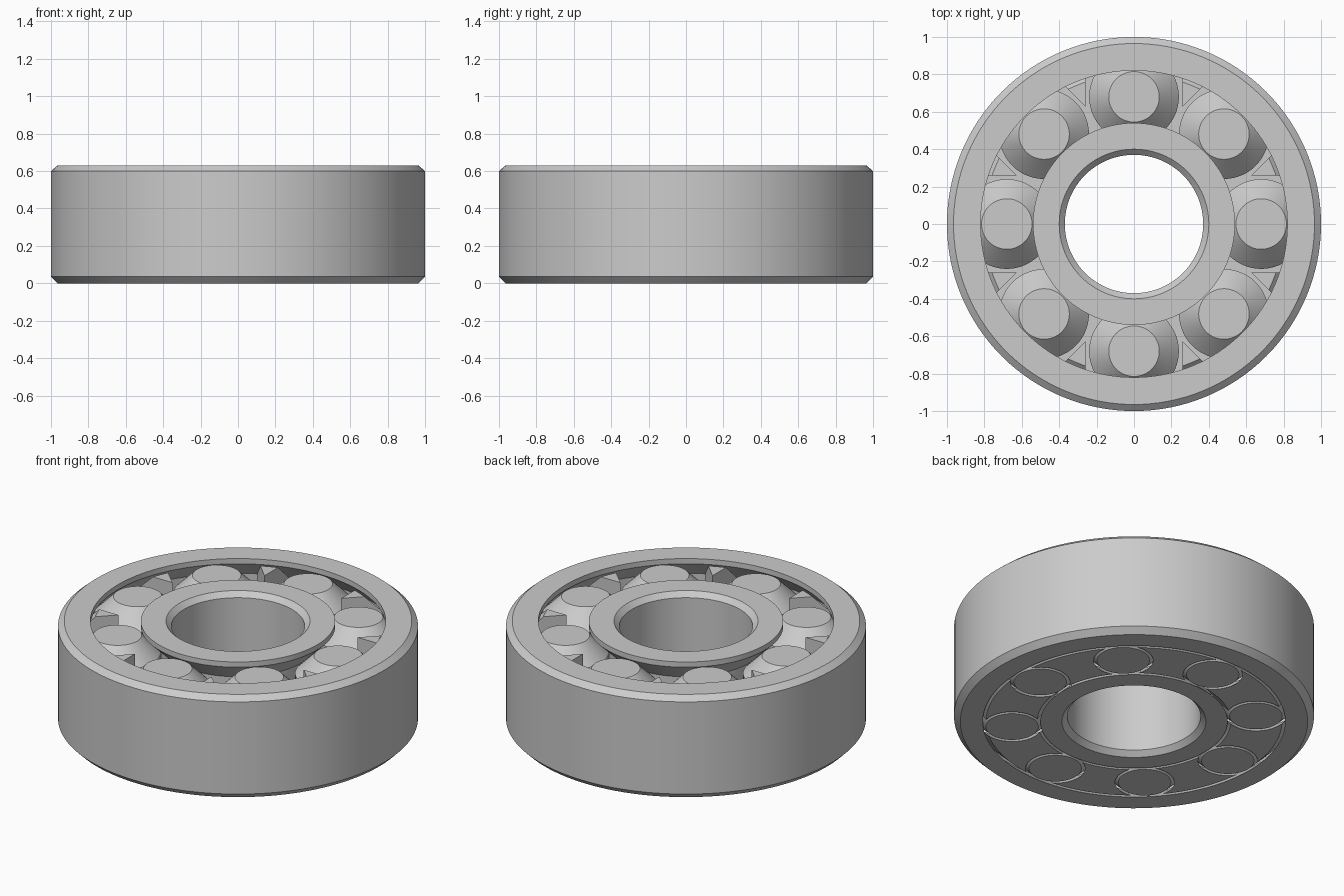
import bpy, bmesh, math
from mathutils import Matrix, Vector

if "Cube" in bpy.data.objects:
    bpy.data.objects.remove(bpy.data.objects["Cube"])

HEIGHT, PITCH, COUNT = 0.63, 0.68, 8
RIM = 0.598                       # top of rollers and cage, below the ring faces
PLATE = 0.07                      # thickness of the cage base
STEP = 2 * math.pi / COUNT

steel = bpy.data.materials.new("light_grey")
steel.use_nodes = True
GREY = (0.6, 0.6, 0.6, 1)
steel.diffuse_color = GREY
steel.node_tree.nodes["Principled BSDF"].inputs["Base Color"].default_value = GREY


def add_object(name, bm):
    bmesh.ops.recalc_face_normals(bm, faces=bm.faces)
    mesh = bpy.data.meshes.new(name)
    bm.to_mesh(mesh)
    bm.free()
    mesh.materials.append(steel)
    obj = bpy.data.objects.new(name, mesh)
    bpy.context.collection.objects.link(obj)
    return obj


def spin(profile, segments, closed=True):
    """Spin a radius/height profile around z into a solid."""
    bm = bmesh.new()
    verts = [bm.verts.new((r, 0, z)) for r, z in profile]
    pairs = list(zip(verts, verts[1:]))
    if closed:
        pairs.append((verts[-1], verts[0]))
    edges = [bm.edges.new(p) for p in pairs]
    bmesh.ops.spin(bm, geom=verts + edges, cent=(0, 0, 0), axis=(0, 0, 1),
                   angle=2 * math.pi, steps=segments)
    bmesh.ops.remove_doubles(bm, verts=bm.verts, dist=1e-5)
    bmesh.ops.recalc_face_normals(bm, faces=bm.faces)
    return bm


def smooth(obj):
    bpy.ops.object.select_all(action='DESELECT')
    obj.select_set(True)
    bpy.context.view_layer.objects.active = obj
    bpy.ops.object.shade_smooth_by_angle(angle=math.radians(20))


def slice_off(bm, point, normal):
    """Remove everything on the normal's side of a plane and cap the cut."""
    geom = bm.verts[:] + bm.edges[:] + bm.faces[:]
    cut = bmesh.ops.bisect_plane(bm, geom=geom, dist=1e-6, plane_co=point,
                                 plane_no=normal, clear_outer=True)["geom_cut"]
    rim = [e for e in cut if isinstance(e, bmesh.types.BMEdge)]
    bmesh.ops.contextual_create(bm, geom=rim)


def race(side, gap):
    """Sloped race from bottom to top; side is +1 outward, -1 inward."""
    points = [(0.16, 0), (0.25, 0.09), (0.25, RIM - 0.11), (0.14, RIM)]
    return [(PITCH + side * (d - gap), z) for d, z in points]


# Outer and inner rings with chamfered edges and an undercut race
outer = [(0.82, HEIGHT), (0.965, HEIGHT), (1, 0.6), (1, 0.035), (0.965, 0)]
smooth(add_object("outer_ring", spin(race(1, 0) + outer, 128)))
bore = [(0.54, HEIGHT), (0.4, HEIGHT), (0.37, 0.6), (0.37, 0.03), (0.4, 0)]
smooth(add_object("inner_ring", spin(race(-1, 0) + bore, 96)))

# Cage base: a flared plate with a conical seat under each roller
GAP = 0.018
low, high = 0.16 - GAP, 0.16 - GAP + PLATE
base = add_object("cage_base", spin([(PITCH + low, 0), (PITCH + high, PLATE),
                                     (PITCH - high, PLATE), (PITCH - low, 0)], 128))
for i in range(COUNT):
    cutter = add_object("seat_cutter", spin(
        [(0, -0.05), (0.115, -0.05), (0.265, 0.1), (0, 0.1)], 48, False))
    cutter.hide_render = True
    cutter.location = (PITCH * math.cos(i * STEP), PITCH * math.sin(i * STEP), 0)
    cut = base.modifiers.new("seat", 'BOOLEAN')
    cut.operation, cut.solver, cut.object = 'DIFFERENCE', 'EXACT', cutter
    bpy.context.view_layer.objects.active = base
    bpy.context.view_layer.update()
    bpy.ops.object.modifier_apply(modifier=cut.name)
    bpy.data.objects.remove(cutter)
smooth(base)

# Cage prongs: wedges left between neighbouring straight-sided pockets
first, second = Vector((0, -1, 0)), Vector((-math.sin(STEP), math.cos(STEP), 0))
for i in range(COUNT):
    prong = spin([(0, 0)] + race(1, GAP) + [(0, RIM)], 128, False)
    slice_off(prong, first * -0.26, first)
    slice_off(prong, second * -0.26, second)
    slice_off(prong, Vector((0, 0, PLATE)), Vector((0, 0, -1)))
    bmesh.ops.rotate(prong, verts=prong.verts, cent=(0, 0, 0),
                     matrix=Matrix.Rotation(i * STEP, 3, 'Z'))
    smooth(add_object(f"cage_prong_{i + 1}", prong))

# Barrel rollers with tapered ends
for i in range(COUNT):
    roller = add_object(f"roller_{i + 1}", spin(
        [(0, 0), (0.146, 0), (0.24, 0.094), (0.24, RIM - 0.105), (0.135, RIM), (0, RIM)],
        64, False))
    roller.location = (PITCH * math.cos(i * STEP), PITCH * math.sin(i * STEP), 0)
    smooth(roller)
